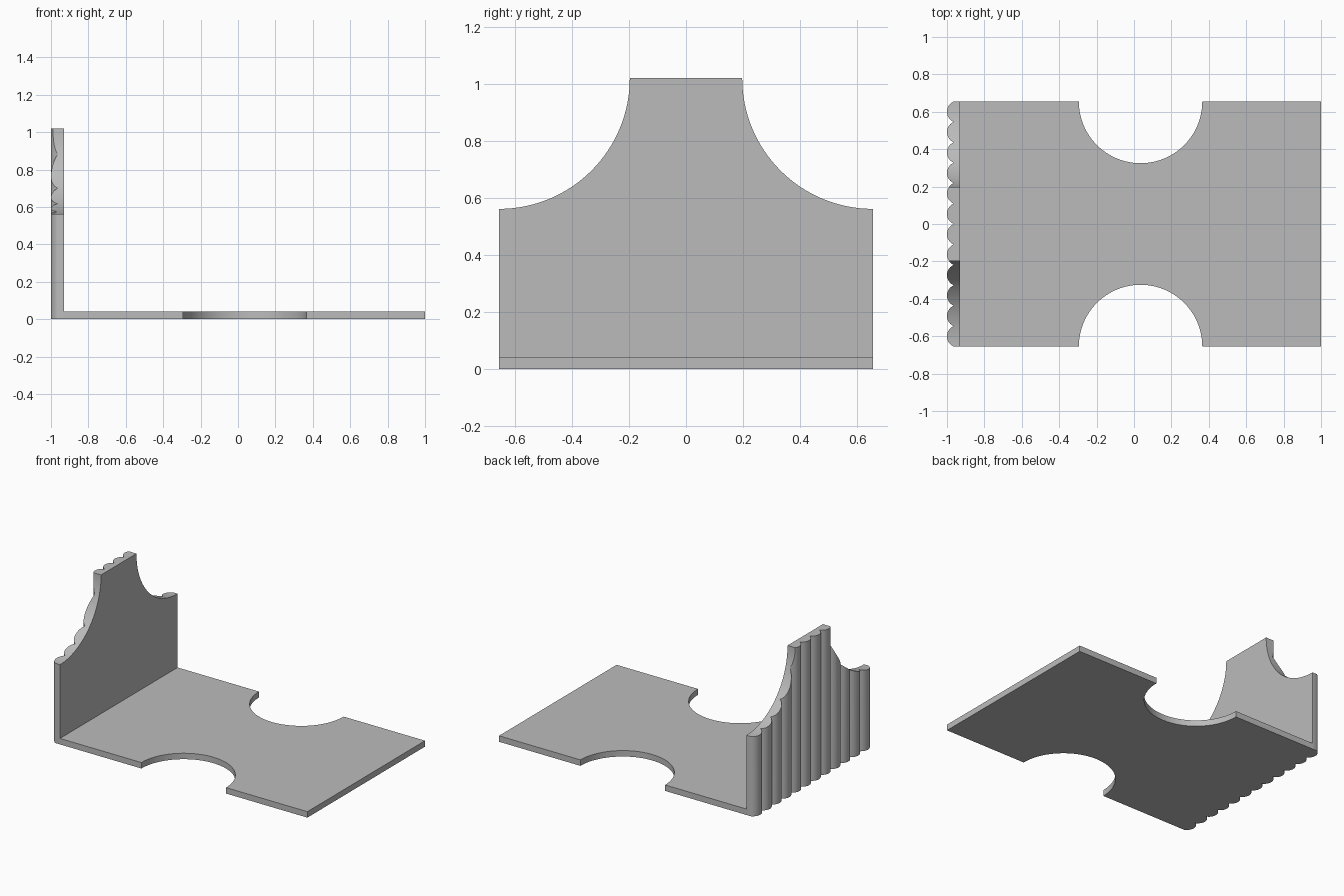
import bpy
import bmesh
from math import sin, cos, pi, asin, radians
from mathutils import Vector

cube = bpy.data.objects.get("Cube")
if cube:
    bpy.data.objects.remove(cube, do_unlink=True)

HALF_Y = 0.655        # half depth of the whole piece
HEIGHT = 1.02         # top of the upright
BASE_T = 0.042        # base plate thickness
WALL_IN = -0.93       # inner face of the upright
RIDGES = 12
RIDGE_DEPTH = 0.036

grey = bpy.data.materials.new("plain_grey")
grey.use_nodes = True
colour = (0.5, 0.5, 0.5, 1)
grey.diffuse_color = colour
grey.node_tree.nodes["Principled BSDF"].inputs["Base Color"].default_value = colour


def extrude_outline(name, outline, height):
    """Extrude a closed xy outline upward from z = 0."""
    bm = bmesh.new()
    face = bm.faces.new([bm.verts.new((x, y, 0)) for x, y in outline])
    new = bmesh.ops.extrude_face_region(bm, geom=[face])["geom"]
    top = [g for g in new if isinstance(g, bmesh.types.BMVert)]
    bmesh.ops.translate(bm, verts=top, vec=Vector((0, 0, height)))
    bmesh.ops.recalc_face_normals(bm, faces=bm.faces)
    mesh = bpy.data.meshes.new(name)
    bm.to_mesh(mesh)
    bm.free()
    mesh.materials.append(grey)
    obj = bpy.data.objects.new(name, mesh)
    bpy.context.collection.objects.link(obj)
    return obj


def smooth(obj):
    bpy.ops.object.select_all(action="DESELECT")
    obj.select_set(True)
    bpy.context.view_layer.objects.active = obj
    bpy.ops.object.shade_smooth_by_angle(angle=radians(30))


# Base plate with a half-round bite in each long side
def bite(side, steps=48):
    cx, r = 0.035, 0.33
    return [(cx - side * r * cos(pi * i / steps),
             side * (HALF_Y - r * sin(pi * i / steps))) for i in range(steps + 1)]


base = extrude_outline(
    "base_plate",
    [(WALL_IN, HALF_Y)] + bite(1) + [(1, HALF_Y), (1, -HALF_Y)]
    + bite(-1) + [(WALL_IN, -HALF_Y)],
    BASE_T)
smooth(base)

# Upright with rounded vertical ridges along its outer face
half = HALF_Y / RIDGES
radius = (half ** 2 + RIDGE_DEPTH ** 2) / (2 * RIDGE_DEPTH)
sweep = asin(half / radius)
outline = [(WALL_IN, HALF_Y), (WALL_IN, -HALF_Y)]
for k in range(RIDGES):
    cy = -HALF_Y + (2 * k + 1) * half
    for i in range(13 if k == RIDGES - 1 else 12):
        a = sweep * (i / 6 - 1)
        outline.append((-1 + radius - radius * cos(a), cy + radius * sin(a)))
upright = extrude_outline("ridged_upright", outline, HEIGHT)

# Quarter-round cuts in the two upper corners
for side in (-1, 1):
    bpy.ops.mesh.primitive_cylinder_add(
        vertices=128, radius=0.458, depth=0.4,
        location=(-0.96, side * HALF_Y, HEIGHT), rotation=(0, pi / 2, 0))
    cutter = bpy.context.object
    cutter.name = "corner_cutter"
    cutter.hide_render = True
    cutter.data.materials.append(grey)
    cut = upright.modifiers.new("corner_cut", "BOOLEAN")
    cut.operation = "DIFFERENCE"
    cut.solver = "EXACT"
    cut.object = cutter
    bpy.context.view_layer.objects.active = upright
    bpy.ops.object.modifier_apply(modifier=cut.name)
    bpy.data.objects.remove(cutter, do_unlink=True)
smooth(upright)
